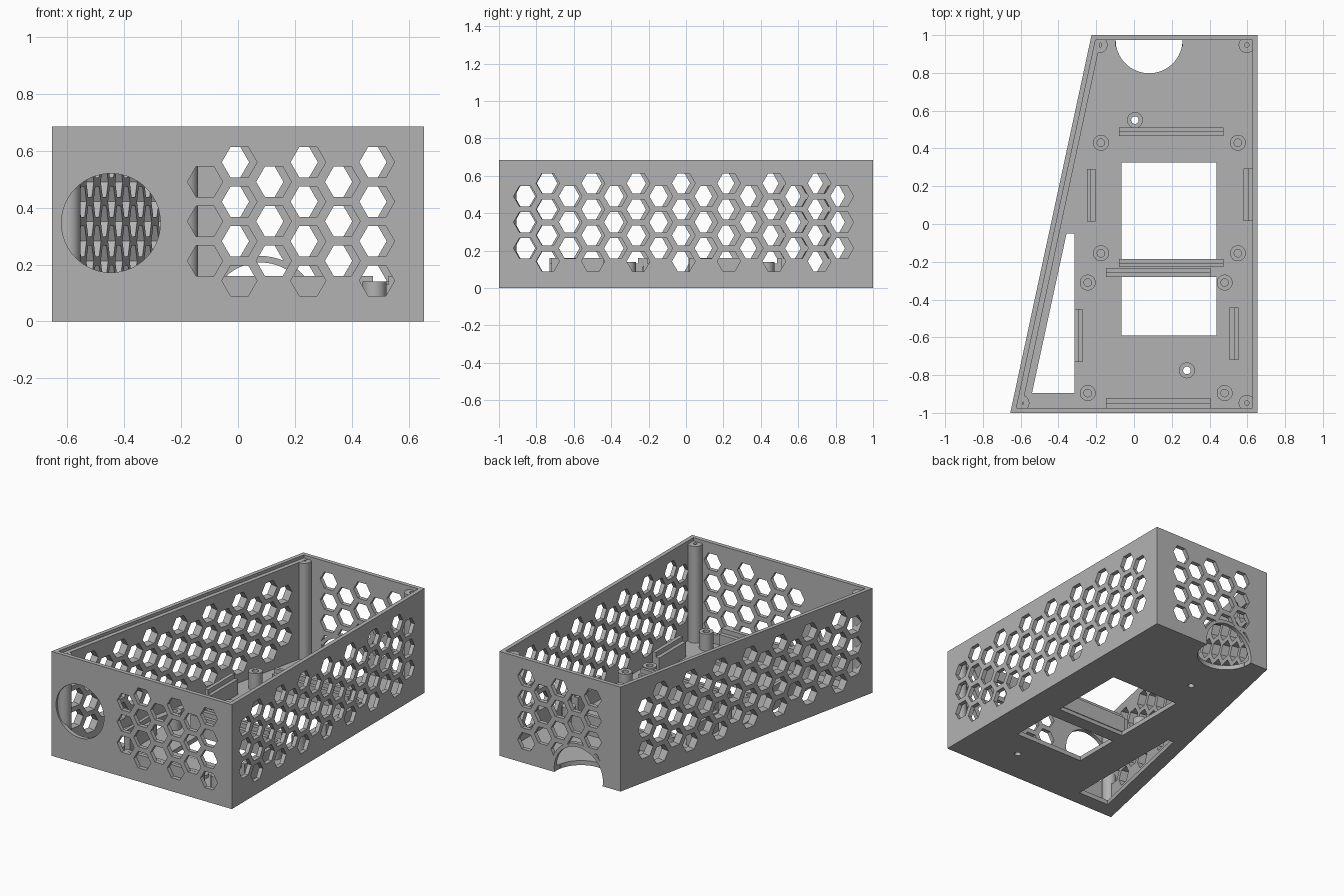
import bpy, bmesh, math
from mathutils import Matrix, Vector

cube = bpy.data.objects.get("Cube")
if cube:
    bpy.data.objects.remove(cube)

GREY = bpy.data.materials.new("plain_grey")
GREY.use_nodes = True
GREY.diffuse_color = (0.45, 0.45, 0.45, 1)
GREY.node_tree.nodes["Principled BSDF"].inputs["Base Color"].default_value = GREY.diffuse_color

HEIGHT, FLOOR, WALL = 0.685, 0.03, 0.027
HALF, BACK_X = 0.655, -0.225
ARCH = (0.08, FLOOR, 0.177)


def make(name, bm):
    bmesh.ops.recalc_face_normals(bm, faces=bm.faces[:])
    mesh = bpy.data.meshes.new(name)
    bm.to_mesh(mesh)
    bm.free()
    mesh.materials.append(GREY)
    obj = bpy.data.objects.new(name, mesh)
    bpy.context.collection.objects.link(obj)
    return obj


def add_prism(bm, points, low, high, frame=Matrix()):
    """Extrude a flat outline between two heights of a frame."""
    bottom = [bm.verts.new(frame @ Vector((x, y, low))) for x, y in points]
    top = [bm.verts.new(frame @ Vector((x, y, high))) for x, y in points]
    bm.faces.new(bottom)
    bm.faces.new(top)
    n = len(points)
    for i in range(n):
        j = (i + 1) % n
        bm.faces.new((bottom[i], bottom[j], top[j], top[i]))


def prism(name, points, low, high):
    bm = bmesh.new()
    add_prism(bm, points, low, high)
    return make(name, bm)


def ngon(cx, cy, r, n):
    return [(cx + r * math.cos(math.tau * i / n), cy + r * math.sin(math.tau * i / n)) for i in range(n)]


def rect(x0, x1, y0, y1):
    return [(x0, y0), (x1, y0), (x1, y1), (x0, y1)]


def cut(obj, cutter):
    """Subtract a cutter for good, then drop it."""
    cutter.hide_render = True
    mod = obj.modifiers.new("cut", "BOOLEAN")
    mod.operation, mod.solver, mod.object = "DIFFERENCE", "EXACT", cutter
    bpy.context.view_layer.objects.active = obj
    bpy.ops.object.modifier_apply(modifier=mod.name)
    bpy.data.objects.remove(cutter)


def smooth(obj):
    bpy.ops.object.select_all(action="DESELECT")
    obj.select_set(True)
    bpy.context.view_layer.objects.active = obj
    bpy.ops.object.shade_smooth_by_angle(angle=math.radians(35))


def tube(name, x, y, low, high, outer, inner):
    bm = bmesh.new()
    profile = [bm.verts.new((x + r, y, z)) for r, z in
               ((inner, low), (outer, low), (outer, high), (inner, high))]
    edges = [bm.edges.new((profile[i], profile[(i + 1) % 4])) for i in range(4)]
    bmesh.ops.spin(bm, geom=profile + edges, cent=(x, y, 0), axis=(0, 0, 1),
                   angle=math.tau, steps=32)
    bmesh.ops.remove_doubles(bm, verts=bm.verts[:], dist=0.0001)
    smooth(make(name, bm))


def slant_x(y):
    return -HALF + (y + 1) / 2 * (BACK_X + HALF)


def outline(inset, slant_inset):
    y = 1 - inset
    return [(slant_x(-y) + slant_inset, -y), (HALF - inset, -y),
            (HALF - inset, y), (slant_x(y) + slant_inset, y)]


def wall_frame(origin, along):
    u, v = Vector(along).normalized(), Vector((0, 0, 1))
    m = Matrix((u, v, u.cross(v))).transposed().to_4x4()
    m.translation = origin
    return m


# Case: open tub with a lid ledge along the slanted wall
case = prism("case", outline(0, 0), 0, HEIGHT)
cut(case, prism("interior", outline(WALL, 0.055), FLOOR, HEIGHT + 0.1))
cut(case, prism("lid_recess", outline(WALL, WALL), HEIGHT - 0.02, HEIGHT + 0.1))

# Honeycomb vents in all four walls
front = wall_frame((0, -1, 0), (1, 0, 0))
back = wall_frame((0, 1, 0), (1, 0, 0))
right = wall_frame((HALF, 0, 0), (0, 1, 0))
slant = wall_frame((slant_x(0), 0, 0), (BACK_X + HALF, 2, 0))
bm = bmesh.new()
for frame, start, columns, tall in ((front, -0.116, 6, 1), (back, -0.023, 5, 0),
                                    (right, -0.86, 15, 1), (slant, -0.875, 15, 1)):
    for k in range(columns):
        is_tall = k % 2 == tall
        for row in range(4 if is_tall else 3):
            z = (0.143 if is_tall else 0.213) + 0.139 * row
            add_prism(bm, ngon(start + 0.121 * k, z, 0.062, 6), -0.08, 0.08, frame)
cut(case, make("vent_cutter", bm))

# Round port in the front and arched port at the back
for frame, circle in ((front, (-0.447, 0.346, 0.174)), (back, ARCH)):
    bm = bmesh.new()
    add_prism(bm, ngon(*circle, 64), -0.06, 0.06, frame)
    cut(case, make("port_cutter", bm))

# Floor openings
bosses = ((0.005, 0.55), (0.28, -0.775))
bm = bmesh.new()
for shape in (rect(-0.065, 0.437, -0.19, 0.325), rect(-0.065, 0.437, -0.59, -0.28),
              [(-0.54, -0.895), (-0.315, -0.895), (-0.315, -0.05), (-0.357, -0.05)],
              *[ngon(x, y, 0.02, 24) for x, y in bosses]):
    add_prism(bm, shape, -0.1, 0.1)
cut(case, make("floor_cutter", bm))
cut(case, prism("arch_floor_cutter", ngon(ARCH[0], 0.975, ARCH[2], 64), -0.1, FLOOR + 0.005))
smooth(case)

# Rim around the back arch
arc = [math.pi * i / 32 for i in range(33)]
rim = [(ARCH[0] + r * math.cos(a), FLOOR + r * math.sin(a))
       for r, angles in ((ARCH[2], arc), (0.2, arc[::-1])) for a in angles]
bm = bmesh.new()
add_prism(bm, rim, 0.001, WALL - 0.001, back)
smooth(make("arch_rim", bm))

# Corner screw posts
for i, (x, y) in enumerate(((-0.183, 0.948), (0.597, 0.948), (0.597, -0.948), (-0.597, -0.948))):
    tube(f"corner_post_{i + 1}", x, y, FLOOR - 0.01, HEIGHT - 0.021, 0.043, 0.012)

# Board standoffs: two groups of four
i = 0
for xs, ys in (((-0.175, 0.55), (0.43, -0.155)), ((-0.245, 0.48), (-0.31, -0.895))):
    for x in xs:
        for y in ys:
            i += 1
            tube(f"standoff_{i}", x, y, FLOOR - 0.005, 0.14, 0.042, 0.02)

# Low bosses around the through holes
for i, (x, y) in enumerate(bosses):
    tube(f"boss_{i + 1}", x, y, FLOOR - 0.005, 0.05, 0.042, 0.02)

# Board rails: a tall outer strip with a lower ledge on the inner side
rails = (("back", -0.08, 0.475, 0.465, 0.51, "y", 1), ("middle_back", -0.08, 0.475, -0.228, -0.185, "y", -1),
         ("middle_front", -0.148, 0.405, -0.28, -0.233, "y", 1), ("front", -0.148, 0.405, -0.973, -0.92, "y", -1),
         ("back_slant", -0.25, -0.203, 0.013, 0.29, "x", -1), ("back_right", 0.58, 0.628, 0.015, 0.293, "x", 1),
         ("front_slant", -0.316, -0.272, -0.73, -0.45, "x", -1), ("front_right", 0.505, 0.553, -0.72, -0.442, "x", 1))
for name, x0, x1, y0, y1, axis, side in rails:
    mx, my = (x0 + x1) / 2, (y0 + y1) / 2
    if axis == "y":
        halves = [rect(x0, x1, y0, my), rect(x0, x1, my, y1)]
    else:
        halves = [rect(x0, mx, y0, y1), rect(mx, x1, y0, y1)]
    if side > 0:
        halves.reverse()
    prism(f"{name}_rail", halves[0], FLOOR - 0.005, 0.16)
    prism(f"{name}_rail_ledge", halves[1], FLOOR - 0.005, 0.13)
